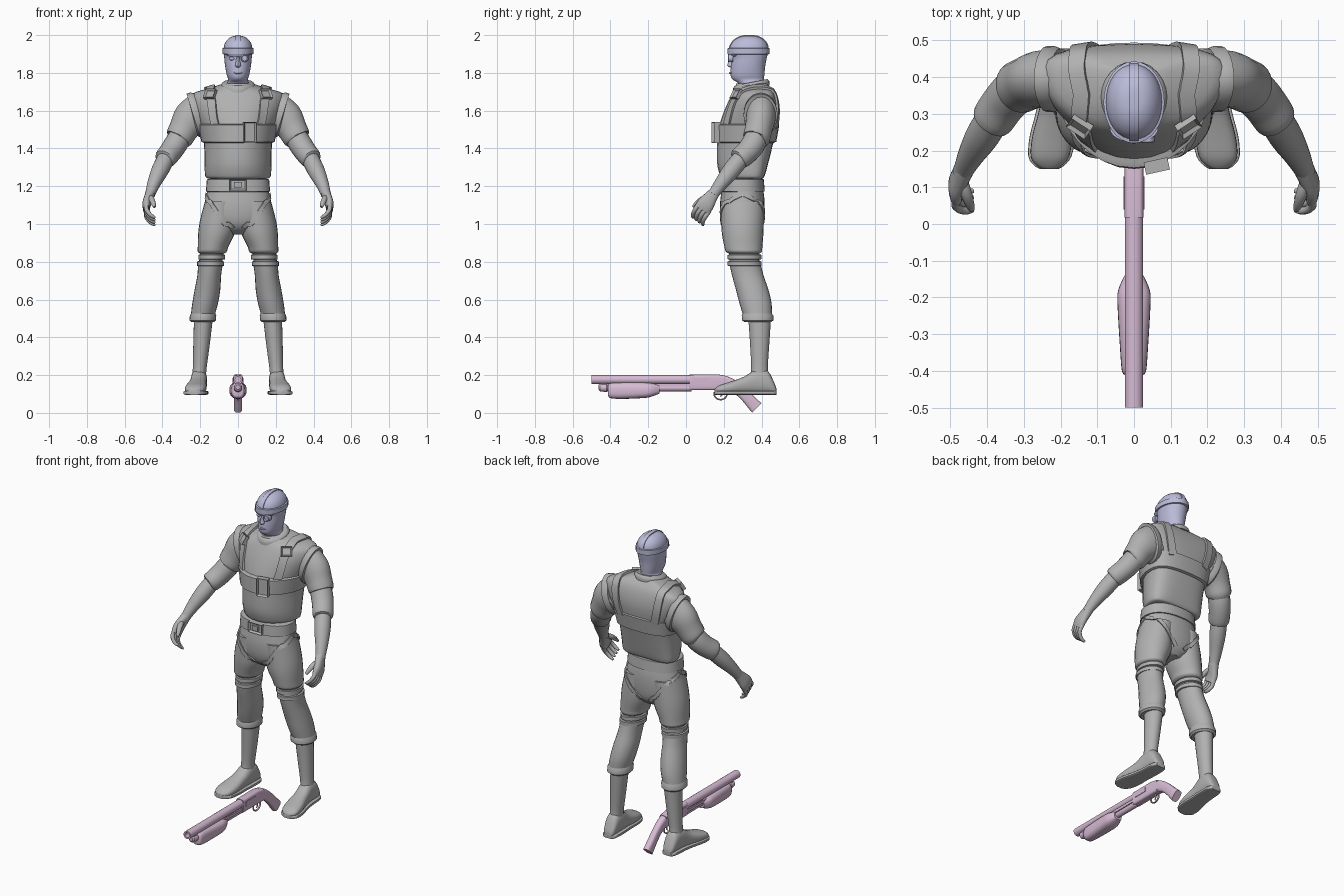
import bpy, bmesh, math
from mathutils import Vector
from mathutils.bvhtree import BVHTree


def material(name, rgb):
    m = bpy.data.materials.new(name)
    m.diffuse_color = (*rgb, 1)
    return m


GREY = material("outfit grey", (0.44, 0.44, 0.44))
LILAC = material("head lavender", (0.50, 0.50, 0.70))
PINK = material("gun pink", (0.68, 0.50, 0.66))


def finish(name, bm, mat, mirror=False):
    bmesh.ops.recalc_face_normals(bm, faces=bm.faces)
    me = bpy.data.meshes.new(name)
    bm.to_mesh(me)
    bm.free()
    me.materials.append(mat)
    ob = bpy.data.objects.new(name, me)
    bpy.context.collection.objects.link(ob)
    if mirror:
        ob.modifiers.new("mirror", 'MIRROR')
    return ob


def skin(name, rings, mat, mirror=False):
    """Join rings of points into a closed tube."""
    bm = bmesh.new()
    vs = [[bm.verts.new(p) for p in r] for r in rings]
    n = len(vs[0])
    for a, b in zip(vs, vs[1:]):
        for i in range(n):
            bm.faces.new((a[i], a[(i + 1) % n], b[(i + 1) % n], b[i]))
    bm.faces.new(vs[0])
    bm.faces.new(vs[-1])
    return finish(name, bm, mat, mirror)


def loft(name, rows, mat, U=(1, 0, 0), V=None, n=24, p=2, bend=0, sub=3, mirror=False):
    """rows: (x, y, z, radius_u, radius_v), smoothed along the path."""
    pts = []
    for i in range(len(rows) - 1):
        a, b, c, d = (rows[max(0, min(len(rows) - 1, i + k))] for k in (-1, 0, 1, 2))
        for s in range(sub):
            t = s / sub
            pts.append([0.5 * (2 * q + (r - o) * t + (2 * o - 5 * q + 4 * r - w) * t * t
                               + (3 * q - o - 3 * r + w) * t ** 3) for o, q, r, w in zip(a, b, c, d)])
    pts.append(rows[-1])
    rings = []
    for i, q in enumerate(pts):
        c, u = Vector(q[:3]), Vector(U)
        if V:
            v = Vector(V)
        else:
            t = (Vector(pts[min(i + 1, len(pts) - 1)][:3]) - Vector(pts[max(i - 1, 0)][:3])).normalized()
            u = (u - t * u.dot(t)).normalized()
            v = t.cross(u)
        ring = []
        for k in range(n):
            g = 2 * math.pi * k / n
            cs, sn = math.cos(g), math.sin(g)
            e = 2 / p
            ring.append(c + u * math.copysign(abs(cs) ** e, cs) * q[3]
                        + v * (math.copysign(abs(sn) ** e, sn) * q[4] + bend * cs * cs))
        rings.append(ring)
    return skin(name, rings, mat, mirror)


def stack(name, rows, mat, **kw):
    """Horizontal sections: (z, centre x, radius x, y front, y back)."""
    return loft(name, [(cx, (f + b) / 2, z, rx, (b - f) / 2) for z, cx, rx, f, b in rows], mat, V=(0, 1, 0), **kw)


def surface(*obs):
    bm = bmesh.new()
    for o in obs:
        bm.from_mesh(o.data)
    return BVHTree.FromBMesh(bm)


def strap(name, tree, guide, width, thick, mat, mirror=False):
    """Ribbon lying on a surface along guide points."""
    g = [Vector(q) for q in guide]
    line = [a.lerp(b, k / 8) for a, b in zip(g, g[1:]) for k in range(8)] + [g[-1]]
    hits = [tree.find_nearest(q)[:2] for q in line]
    rings = []
    for i, (co, nor) in enumerate(hits):
        t = hits[min(i + 1, len(hits) - 1)][0] - hits[max(i - 1, 0)][0]
        side = t.cross(nor).normalized() * width / 2
        (a, na), (b, nb) = (tree.find_nearest(co + s)[:2] for s in (-side, side))
        rings.append([a - na * 0.006, b - nb * 0.006, b + nb * thick, a + na * thick])
    return skin(name, rings, mat, mirror)


def box(name, c, size, mat, normal=(0, -1, 0), frame=0, mirror=False):
    """Box with its front along normal; frame > 0 recesses the front."""
    bm = bmesh.new()
    bmesh.ops.create_cube(bm, size=1)
    bmesh.ops.scale(bm, vec=size, verts=bm.verts)
    if frame:
        f = min(bm.faces, key=lambda f: f.calc_center_median().y)
        bmesh.ops.inset_region(bm, faces=[f], thickness=frame)
        bmesh.ops.translate(bm, vec=(0, size[1] * 0.5, 0), verts=f.verts)
    M = Vector(normal).to_track_quat('-Y', 'Z').to_matrix().to_4x4()
    M.translation = c
    bm.transform(M)
    return finish(name, bm, mat, mirror)


def buckle(name, tree, near, size, frame, mirror=False):
    co, nor = tree.find_nearest(Vector(near))[:2]
    box(name, co + nor * 0.012, size, GREY, nor, frame, mirror)


# Vest, chest strap, belt, collar
torso = stack("vest", [(1.745, 0, .075, .265, .42), (1.72, 0, .15, .26, .45), (1.69, 0, .24, .245, .47),
                       (1.64, 0, .25, .22, .485), (1.58, 0, .23, .195, .49), (1.50, 0, .195, .17, .48),
                       (1.42, 0, .18, .165, .46), (1.32, 0, .177, .165, .435), (1.265, 0, .175, .178, .42),
                       (1.245, 0, .168, .188, .41), (1.24, 0, .15, .2, .4)], GREY, bend=.05, n=32, p=2.15)
stack("chest_strap", [(1.43, 0, .182, .162, .465), (1.435, 0, .194, .15, .478), (1.525, 0, .212, .153, .494),
                      (1.53, 0, .20, .165, .482)], GREY, bend=.05, n=32, p=2.15, sub=1)
stack("belt", [(1.17, 0, .16, .19, .405), (1.172, 0, .17, .178, .417), (1.236, 0, .165, .182, .412),
               (1.24, 0, .15, .195, .4)], GREY, n=32, p=2.3, sub=1)
loft("collar", [(0, .345, 1.715, .09, .10), (0, .345, 1.738, .09, .098), (0, .345, 1.75, .078, .086)],
     GREY, V=(0, .98, .2), sub=2)
skin_t = surface(torso)
strap("shoulder_strap", skin_t, [(.14, .18, 1.52), (.143, .24, 1.65), (.15, .35, 1.75), (.15, .47, 1.67),
                                 (.125, .51, 1.5)], .045, .012, GREY, True)
buckle("shoulder_buckle", skin_t, (.145, .27, 1.685), (.062, .02, .055), .011, True)
box("chest_pouch", (.062, .158, 1.485), (.066, .034, .11), GREY, (.22, -1, 0), .009)
box("belt_buckle", (0, .177, 1.207), (.09, .025, .062), GREY, frame=.012)
box("belt_buckle_bar", (0, .175, 1.207), (.04, .02, .03), GREY)

# Trousers: hips and upper legs
hips = stack("hips", [(1.22, 0, .155, .195, .40), (1.16, 0, .166, .186, .412), (1.10, 0, .178, .18, .416),
                      (1.03, 0, .175, .185, .412), (.98, 0, .13, .205, .40), (.945, 0, .05, .25, .37)],
             GREY, n=32, p=2.3)
thigh = stack("thigh", [(1.12, .09, .085, .183, .413), (1.02, .103, .098, .186, .412), (.95, .114, .097, .19, .41),
                        (.88, .132, .081, .203, .404), (.855, .136, .078, .21, .402), (.845, .137, .066, .225, .39)],
              GREY, mirror=True)
hip_t = surface(hips, thigh)
for nm, g in (("front", [(.19, .29, 1.16), (.15, .19, 1.11), (.09, .16, 1.03), (.03, .18, .965)]),
              ("back", [(.19, .31, 1.16), (.15, .41, 1.11), (.09, .43, 1.04), (.03, .41, .975)])):
    strap(nm + "_hip_strap", hip_t, g, .022, .007, GREY, True)

# Knee bands, lower trousers, cuffs, shins
stack("knee", [(.86, .138, .062, .228, .39), (.79, .145, .062, .23, .388)], GREY, mirror=True)
for z, cx in ((.825, .139), (.79, .145)):
    stack("knee_band", [(z - .013, cx, .066, .226, .394), (z - .011, cx, .071, .221, .4),
                        (z + .011, cx, .071, .221, .4), (z + .013, cx, .066, .226, .394)], GREY, sub=1, mirror=True)
stack("lower_trouser", [(.79, .146, .066, .23, .395), (.73, .152, .063, .243, .41), (.65, .162, .068, .265, .437),
                        (.58, .174, .068, .283, .453), (.525, .185, .064, .30, .455)], GREY, mirror=True)
stack("trouser_cuff", [(.535, .183, .06, .305, .45), (.515, .185, .07, .295, .462), (.49, .187, .07, .297, .462),
                       (.48, .187, .06, .31, .45)], GREY, sub=1, mirror=True)
stack("shin", [(.50, .183, .05, .33, .45), (.35, .194, .043, .34, .44), (.22, .204, .036, .345, .433),
               (.16, .207, .04, .33, .45)], GREY, mirror=True)

# Boots and soles: y, x, half width, top z
boot = [(.478, .204, .022, .13), (.465, .204, .034, .165), (.43, .205, .041, .225), (.37, .207, .043, .23),
        (.31, .213, .046, .193), (.24, .222, .055, .167), (.185, .229, .052, .15), (.16, .231, .035, .135),
        (.15, .231, .018, .125)]
loft("boot", [(x, y, (.1 + t) / 2, w, (t - .1) / 2) for y, x, w, t in boot], GREY, V=(0, 0, 1), p=2.4, mirror=True)
loft("sole", [(x, y, .106, w + .007, .011) for y, x, w, t in boot], GREY, V=(0, 0, 1), p=5, mirror=True)

# Sleeves, forearms
loft("armhole_rim", [(.20, .395, 1.585, .083, .112), (.218, .395, 1.58, .09, .121), (.236, .395, 1.574, .09, .121),
                     (.24, .395, 1.573, .082, .112)], GREY, U=(0, 1, 0), sub=1, mirror=True)
loft("upper_sleeve", [(.20, .40, 1.59, .078, .105), (.25, .395, 1.555, .078, .098), (.285, .385, 1.505, .073, .08),
                      (.312, .373, 1.455, .072, .073), (.317, .37, 1.447, .06, .06)], GREY, U=(0, 1, 0), mirror=True)
loft("elbow_sleeve", [(.295, .38, 1.48, .058, .058), (.325, .36, 1.43, .064, .062), (.355, .328, 1.385, .062, .06),
                      (.385, .285, 1.348, .059, .057), (.392, .275, 1.34, .046, .046)], GREY, U=(0, 1, 0), mirror=True)
loft("forearm", [(.37, .31, 1.37, .045, .045), (.41, .245, 1.29, .047, .046), (.443, .19, 1.22, .037, .036),
                 (.462, .152, 1.168, .03, .028), (.466, .143, 1.155, .03, .028)], GREY, U=(0, 1, 0), mirror=True)

# Hands: palm, four curled fingers, thumb
across = Vector((0, .8, -.6))
loft("palm", [(.46, .155, 1.172, .028, .026), (.472, .13, 1.14, .036, .024), (.484, .105, 1.105, .045, .022),
              (.484, .085, 1.075, .044, .017)], GREY, U=across, n=16, p=2.5, mirror=True)
for i in range(4):
    o = across * (i - 1.5) * .022
    path = [((.484, .098, 1.09), .012), ((.486, .078, 1.062), .012), ((.474, .066, 1.04), .011),
            ((.455, .062, 1.022), .01), ((.438, .064, 1.014), .006)]
    loft("finger", [(*(Vector(c) + o), r, r) for c, r in path], GREY, U=across, n=10, mirror=True)
loft("thumb", [(.47, .125, 1.145, .015, .015), (.458, .085, 1.132, .016, .015), (.448, .055, 1.108, .013, .012),
               (.442, .038, 1.09, .008, .007)], GREY, U=(1, 0, 0), n=10, mirror=True)

# Head, headband, crown strap, nose, eyepiece
head = stack("head", [(1.70, 0, .06, .285, .43), (1.745, 0, .057, .275, .417), (1.765, 0, .052, .246, .413),
                      (1.79, 0, .06, .236, .415), (1.84, 0, .069, .238, .42), (1.88, 0, .073, .241, .428),
                      (1.92, 0, .077, .229, .435), (1.955, 0, .07, .24, .428), (1.98, 0, .052, .265, .405),
                      (1.993, 0, .03, .295, .375), (1.996, 0, .008, .32, .345)], LILAC, n=32, p=2.1)
stack("headband", [(1.898, 0, .075, .23, .435), (1.9, 0, .083, .22, .443), (1.93, 0, .083, .22, .443),
                   (1.933, 0, .075, .23, .435)], LILAC, n=32, sub=1)
strap("crown_strap", surface(head), [(0, .21, 1.925), (0, .235, 1.97), (0, .28, 2.01), (0, .335, 2.02),
                                     (0, .39, 2.01), (0, .435, 1.97), (0, .45, 1.925)], .024, .005, LILAC)
stack("nose", [(1.885, 0, .008, .235, .26), (1.85, 0, .013, .221, .26), (1.838, 0, .015, .219, .26),
               (1.828, 0, .008, .232, .26)], LILAC, n=12)
stack("brow", [(1.887, 0, .05, .228, .28), (1.90, 0, .066, .222, .30)], LILAC)
loft("mouth", [(-.024, .246, 1.80, .004, .004), (0, .234, 1.80, .006, .006), (.024, .246, 1.80, .004, .004)],
     LILAC, U=(0, 0, 1), n=8)
loft("eyepiece", [(.036, .25, 1.878, .021, .021), (.035, .224, 1.878, .021, .021), (.035, .222, 1.878, .016, .016),
                  (.035, .23, 1.878, .014, .014)], LILAC, V=(0, 0, 1), sub=1)
loft("eye", [(-.032, .26, 1.875, .014, .01), (-.032, .243, 1.875, .012, .008), (-.032, .238, 1.875, .004, .003)],
     LILAC, V=(0, 0, 1), n=12)

# Gun: barrel, tube, pump, receiver, grip
Z = (0, 0, 1)
loft("barrel", [(0, -.46, .176, .015, .015), (0, -.5, .176, .015, .015), (0, -.5, .176, .025, .024),
                (0, .03, .176, .025, .024)], PINK, V=Z, sub=1)
loft("magazine_tube", [(0, -.462, .136, .012, .013), (0, -.455, .134, .02, .02), (0, -.42, .132, .022, .022),
                       (0, -.415, .132, .018, .018), (0, .03, .132, .018, .018)], PINK, V=Z, sub=1)
box("barrel_clamp", (0, -.435, .152), (.024, .03, .04), PINK)
loft("pump_grip", [(0, -.412, .118, .024, .028), (0, -.40, .118, .033, .04), (0, -.34, .118, .038, .044),
                   (0, -.22, .12, .045, .041), (0, -.18, .122, .043, .035), (0, -.14, .126, .026, .024)],
     PINK, V=Z, p=2.8)
box("action_bar", (.019, -.07, .147), (.008, .2, .016), PINK, mirror=True)
loft("receiver", [(0, .018, .161, .026, .041), (0, .17, .162, .026, .042), (0, .225, .156, .025, .037)],
     PINK, V=Z, p=5, sub=1)
loft("grip", [(0, .19, .16, .024, .04), (0, .235, .15, .024, .034), (0, .28, .122, .022, .03),
              (0, .32, .085, .022, .03), (0, .355, .047, .022, .033), (0, .375, .026, .022, .035)], PINK, p=3)
box("ejection_port", (.026, .085, .17), (.006, .09, .03), PINK, mirror=True)
guard = [(0, .183 + .034 * math.cos(a), .1 + .03 * math.sin(a), .006, .004)
         for a in (math.pi * (.9 + 1.2 * k / 12) for k in range(13))]
loft("trigger_guard", guard, PINK, n=8, sub=1)
loft("trigger", [(0, .185, .125, .004, .006), (0, .19, .1, .004, .005), (0, .182, .085, .003, .003)], PINK, n=8)

bpy.ops.object.select_all(action='SELECT')
bpy.context.view_layer.objects.active = head
bpy.ops.object.shade_smooth_by_angle(angle=math.radians(38))
